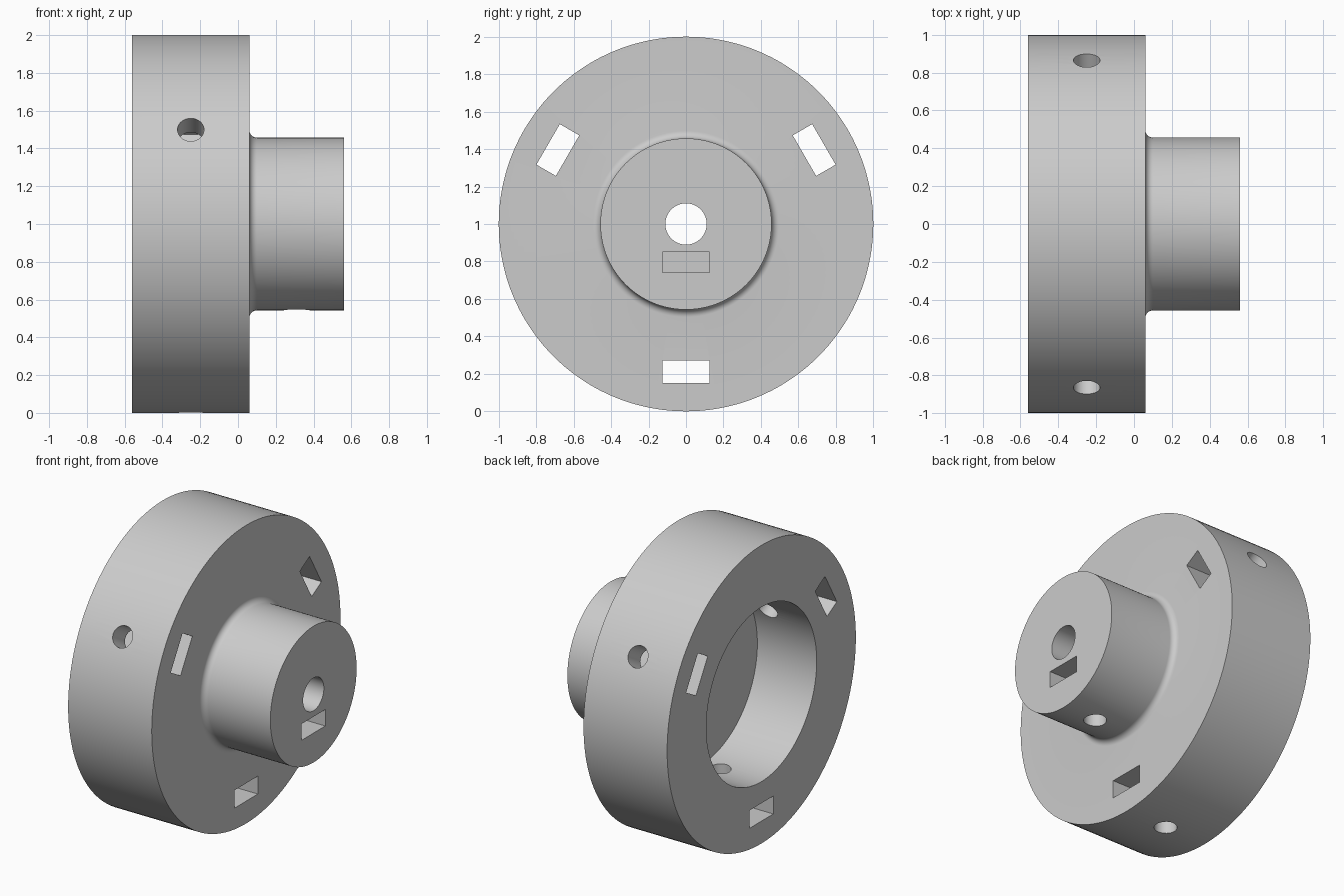
import bpy, bmesh, math
from mathutils import Matrix, Vector

cube = bpy.data.objects.get("Cube")
if cube:
    bpy.data.objects.remove(cube, do_unlink=True)

# Material
grey = bpy.data.materials.new("light grey")
grey.use_nodes = True
colour = (0.6, 0.6, 0.6, 1)
grey.diffuse_color = colour
grey.node_tree.nodes["Principled BSDF"].inputs["Base Color"].default_value = colour

# Main dimensions; the axle runs along x at height 1
BACK, FACE, END, FLOOR = -0.56, 0.06, 0.56, -0.12
RIM_R, HUB_R, BORE_R, AXLE_R, FILLET = 1.0, 0.457, 0.585, 0.11, 0.04
AXIS = Vector((0, 0, 1))


def make_object(name, bm):
    bmesh.ops.recalc_face_normals(bm, faces=bm.faces)
    mesh = bpy.data.meshes.new(name)
    bm.to_mesh(mesh)
    bm.free()
    obj = bpy.data.objects.new(name, mesh)
    bpy.context.collection.objects.link(obj)
    return obj


def box(name, size, centre, turn):
    bm = bmesh.new()
    bmesh.ops.create_cube(bm, size=1, matrix=Matrix.Translation(centre) @ Matrix.Diagonal((*size, 1)))
    return place_cutter(name, bm, turn)


def radial_hole(name, x, inner, outer, turn):
    bm = bmesh.new()
    centre = Vector((x, 0, -(inner + outer) / 2))
    bmesh.ops.create_cone(bm, cap_ends=True, segments=48, radius1=0.07, radius2=0.07,
                          depth=outer - inner, matrix=Matrix.Translation(centre))
    return place_cutter(name, bm, turn)


def place_cutter(name, bm, turn):
    matrix = Matrix.Translation(AXIS) @ Matrix.Rotation(turn, 4, 'X')
    bmesh.ops.transform(bm, matrix=matrix, verts=bm.verts)
    obj = make_object(name, bm)
    obj.hide_render = True
    return obj


# Turned body: flange, filleted hub, back bore and axle hole in one profile
profile = [(BACK, BORE_R), (BACK, RIM_R), (FACE, RIM_R)]
for i in range(9):
    a = math.pi / 2 * i / 8
    profile.append((FACE + FILLET * (1 - math.cos(a)), HUB_R + FILLET * (1 - math.sin(a))))
profile += [(END, HUB_R), (END, AXLE_R), (FLOOR, AXLE_R), (FLOOR, BORE_R)]

bm = bmesh.new()
verts = [bm.verts.new((x, 0, 1 + r)) for x, r in profile]
edges = [bm.edges.new((verts[i - 1], verts[i])) for i in range(len(verts))]
bmesh.ops.spin(bm, geom=verts + edges, cent=AXIS, axis=(1, 0, 0),
               angle=math.tau, steps=144, use_merge=True)
bmesh.ops.remove_doubles(bm, verts=bm.verts, dist=1e-5)
body = make_object("flanged_hub", bm)
body.data.materials.append(grey)

# Three nut slots with screw holes in the flange
cutters = []
for k in range(3):
    turn = k * math.tau / 3
    cutters.append(box("flange_slot", (1, 0.25, 0.12), (-0.25, 0, -0.79), turn))
    cutters.append(radial_hole("flange_screw_hole", -0.25, 0.5, 1.1, turn))

# Nut pocket and screw hole in the hub
cutters.append(box("hub_pocket", (0.415, 0.25, 0.11), (0.3925, 0, -0.205), 0))
cutters.append(radial_hole("hub_screw_hole", 0.31, 0.05, 0.6, 0))

bpy.context.view_layer.objects.active = body
for cutter in cutters:
    mod = body.modifiers.new("cut", 'BOOLEAN')
    mod.operation = 'DIFFERENCE'
    mod.solver = 'EXACT'
    mod.object = cutter
    bpy.ops.object.modifier_apply(modifier=mod.name)
    bpy.data.objects.remove(cutter, do_unlink=True)

# Smooth curved walls, crisp edges
bpy.ops.object.select_all(action='DESELECT')
body.select_set(True)
bpy.ops.object.shade_smooth_by_angle(angle=math.radians(30))
